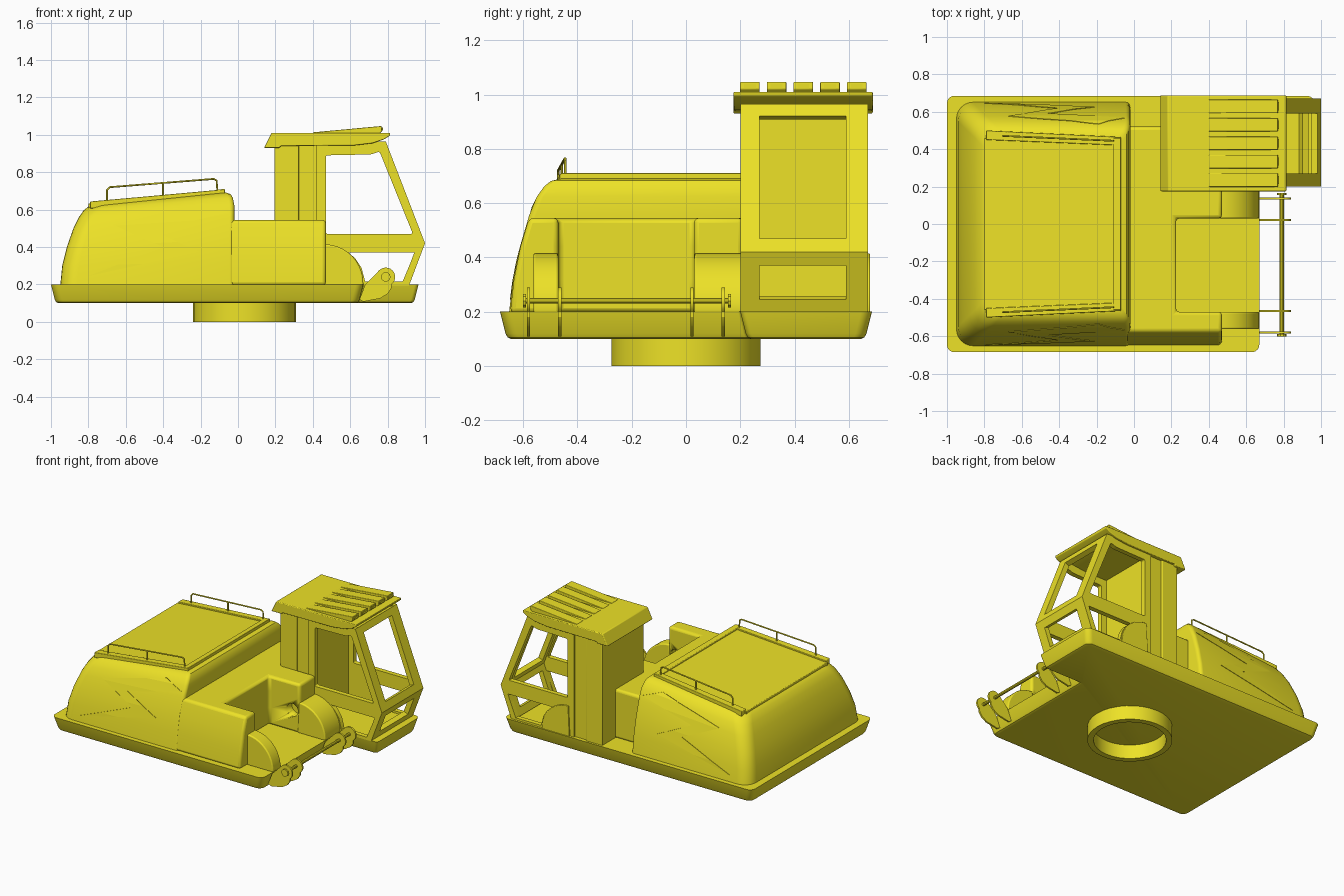
import bpy, bmesh
from math import sin, cos, pi, radians
from mathutils import Vector, Matrix

if "Cube" in bpy.data.objects:
    bpy.data.objects.remove(bpy.data.objects["Cube"])

yellow = bpy.data.materials.new("yellow_paint")
yellow.diffuse_color = (0.85, 0.76, 0.02, 1)
yellow.use_nodes = True
yellow.node_tree.nodes["Principled BSDF"].inputs["Base Color"].default_value = yellow.diffuse_color


def add(name, mesh):
    ob = bpy.data.objects.new(name, mesh)
    bpy.context.collection.objects.link(ob)
    mesh.materials.clear()
    mesh.materials.append(yellow)
    return ob


def loft(name, rings, bevel=0):
    """Skin closed rings of equal length and cap both ends."""
    bm = bmesh.new()
    vs = [[bm.verts.new(p) for p in r] for r in rings]
    n = len(vs[0])
    for a, b in zip(vs, vs[1:]):
        for i in range(n):
            bm.faces.new((a[i], a[(i + 1) % n], b[(i + 1) % n], b[i]))
    bm.faces.new(vs[0])
    bm.faces.new(vs[-1])
    bmesh.ops.recalc_face_normals(bm, faces=bm.faces)
    me = bpy.data.meshes.new(name)
    bm.to_mesh(me)
    bm.free()
    ob = add(name, me)
    if bevel:
        m = ob.modifiers.new("bevel", 'BEVEL')
        m.width, m.segments, m.limit_method = bevel, 3, 'ANGLE'
        m.angle_limit = radians(35)
    return ob


def prism(name, pts, y0, y1, bevel=0):
    return loft(name, [[(x, y, z) for x, z in pts] for y in (y0, y1)], bevel)


def box(name, x0, x1, y0, y1, z0, z1, bevel=0):
    return prism(name, [(x0, z0), (x1, z0), (x1, z1), (x0, z1)], y0, y1, bevel)


def rounded(pts, radii, n=6):
    """Round the corners of a 2D polygon."""
    out = []
    for i, p in enumerate(pts):
        p = Vector(p)
        a = (Vector(pts[i - 1]) - p).normalized() * radii[i] + p
        b = (Vector(pts[(i + 1) % len(pts)]) - p).normalized() * radii[i] + p
        for k in range(n + 1):
            t = k / n * pi / 2
            out.append(p + (a - p) * (1 - sin(t)) + (b - p) * (1 - cos(t)))
    return out


def circle(cx, cy, r, n=32, a0=0, a1=2 * pi, closed=True):
    d = n if closed else n - 1
    return [(cx + r * cos(a0 + (a1 - a0) * i / d), cy + r * sin(a0 + (a1 - a0) * i / d)) for i in range(n)]


def curve_mesh(name, cu, matrix=None):
    tmp = bpy.data.objects.new(name + "_tmp", cu)
    bpy.context.collection.objects.link(tmp)
    me = bpy.data.meshes.new_from_object(tmp.evaluated_get(bpy.context.evaluated_depsgraph_get()))
    bpy.data.objects.remove(tmp)
    if matrix:
        me.transform(matrix)
    bm = bmesh.new()
    bm.from_mesh(me)
    bmesh.ops.remove_doubles(bm, verts=bm.verts, dist=1e-5)
    bmesh.ops.recalc_face_normals(bm, faces=bm.faces)
    bm.to_mesh(me)
    bm.free()
    me.name = name
    return add(name, me)


def spline(cu, pts, cyclic):
    s = cu.splines.new('POLY')
    s.points.add(len(pts) - 1)
    for q, p in zip(s.points, pts):
        q.co = (*p, 0, 1) if len(p) == 2 else (*p, 1)
    s.use_cyclic_u = cyclic


def frame(name, loops, origin, u, v, thick):
    """Flat plate with holes: the first loop is the outline."""
    cu = bpy.data.curves.new(name, 'CURVE')
    cu.dimensions, cu.fill_mode, cu.extrude = '2D', 'BOTH', thick / 2
    for l in loops:
        spline(cu, l, True)
    u, v = Vector(u).normalized(), Vector(v).normalized()
    m = Matrix((u, v, u.cross(v))).transposed().to_4x4()
    m.translation = origin
    return curve_mesh(name, cu, m)


def tube(name, paths, r):
    cu = bpy.data.curves.new(name, 'CURVE')
    cu.dimensions, cu.bevel_depth, cu.bevel_resolution, cu.use_fill_caps = '3D', r, 3, True
    for p in paths:
        spline(cu, p, False)
    return curve_mesh(name, cu)


def boolean(ob, other, op):
    m = ob.modifiers.new(op.lower(), 'BOOLEAN')
    m.object, m.operation, m.solver = other, op, 'EXACT'


# Slewing ring
frame("slewing_ring", [circle(0, 0, 0.275), circle(0, 0, 0.235)], (0.035, 0, 0.052), (1, 0, 0), (0, 1, 0), 0.104)

# Base deck, tapering downwards
deck = []
for z, o in ((0.10, 0.04), (0.105, 0.028), (0.12, 0.02), (0.20, 0)):
    pts = [(-1 + o, -0.685 + o), (0.67 - o, -0.685 + o), (0.67 - o, 0.2 + o),
           (0.965 - o, 0.2 + o), (0.965 - o, 0.685 - o), (-1 + o, 0.685 - o)]
    deck.append([(x, y, z) for x, y in rounded(pts, [0.04, 0.04, 0.01, 0.02, 0.04, 0.04])])
loft("base_deck", deck)


# Engine hood: rounded rings with a sloping top
def slope(x, z):
    return 0.2 + (z - 0.2) * (1 + 0.183 * (x + 0.02))


hood_rings = []
for z, xl, yh, xr in ((0.195, -0.95, 0.652, -0.02), (0.32, -0.94, 0.637, -0.02), (0.44, -0.915, 0.612, -0.02),
                      (0.556, -0.88, 0.578, -0.02), (0.625, -0.85, 0.55, -0.02), (0.665, -0.825, 0.522, -0.028),
                      (0.685, -0.80, 0.498, -0.04), (0.695, -0.77, 0.465, -0.065)):
    pts = rounded([(xl, -yh), (xr, -yh), (xr, yh), (xl, yh)], [0.09, 0.025, 0.025, 0.09])
    hood_rings.append([(x, y, slope(x, z)) for x, y in pts])
hood = loft("engine_hood", hood_rings)

# Zigzag side trim lying on the hood surface
outer = loft("trim_limit", [[(x, y * 1.005, z) for x, y, z in r] for r in hood_rings])
outer.hide_render = True
outer.hide_viewport = True
trim = prism("side_trim", [(-0.8, 0.245), (-0.21, 0.375), (-0.46, 0.49), (-0.05, 0.585),
                           (-0.19, 0.635), (-0.67, 0.52), (-0.4, 0.4)], -0.8, 0.8)
boolean(trim, outer, 'INTERSECT')
boolean(trim, hood, 'DIFFERENCE')


# Hood top panel with raised border
def slab(name, pts, h, bevel=0.004):
    return loft(name, [[(x, y, slope(x, 0.695) + d) for x, y in pts] for d in (-0.02, h)], bevel)


slab("hood_panel", [(-0.8, -0.46), (-0.09, -0.43), (-0.09, 0.43), (-0.8, 0.46)], 0.008)
slab("panel_border_end", [(-0.11, -0.46), (-0.07, -0.46), (-0.07, 0.46), (-0.11, 0.46)], 0.02)
for s, side in ((-1, "front"), (1, "rear")):
    slab("panel_border_" + side, [(-0.79, s * 0.45), (-0.07, s * 0.42), (-0.07, s * 0.465), (-0.79, s * 0.5)], 0.018)
    rail = [(-0.7, 0.65), (-0.7, 0.705), (-0.685, 0.72), (-0.13, 0.764), (-0.114, 0.755), (-0.11, 0.69)]
    ry = lambda x: s * (0.475 - 0.044 * (x + 0.79))
    tube("handrail_" + side, [[(x, ry(x), z) for x, z in rail],
                              [(-0.4, ry(-0.4), 0.67), (-0.4, ry(-0.4), 0.742)]], 0.005)

# Lower body with boom recess
body_rings = []
for z, y in ((0.195, -0.648), (0.32, -0.634), (0.44, -0.61), (0.545, -0.578)):
    body_rings.append([(a, b, z) for a, b in (
        (-0.05, y), (0.47, y), (0.47, -0.47), (0.225, -0.47), (0.225, 0.03), (0.47, 0.03),
        (0.47, 0.21), (0.22, 0.21), (0.22, 0.52), (-0.05, 0.52))])
body = loft("lower_body", body_rings, 0.018)
pin = frame("pivot_hole_cutter", [circle(0.41, 0.35, 0.045)], (0, -0.22, 0), (1, 0, 0), (0, 0, 1), 0.62)
pin.hide_render = True
pin.hide_viewport = True
boolean(body, pin, 'DIFFERENCE')

# Rounded fenders
arc = [(0.45, 0.195), (0.668, 0.195)] + circle(0.46, 0.205, 0.21, 14, 0, pi / 2, False)
prism("fender_front", arc, -0.562, -0.47, 0.008)
prism("fender_cab", arc, 0.03, 0.21, 0.008)

# Boom lugs and pin
lug = circle(0.79, 0.24, 0.05, 14, -0.9, 2.3, False) + [(0.68, 0.20), (0.65, 0.12), (0.67, 0.108), (0.76, 0.125), (0.80, 0.15), (0.82, 0.18)]
for i, y in enumerate((-0.58, -0.465, 0.022, 0.137)):
    prism("boom_lug_%d" % i, lug, y - 0.006, y + 0.006)
tube("boom_pin", [[(0.79, -0.6, 0.24), (0.79, 0.165, 0.24)]], 0.011)
for y in (-0.595, 0.16):
    tube("pin_cap", [[(0.79, y - 0.006, 0.24), (0.79, y + 0.006, 0.24)]], 0.026)

# Cab rear wall and recessed strip
box("cab_rear", 0.195, 0.325, 0.2, 0.67, 0.19, 0.96, 0.006)
box("cab_recess", 0.32, 0.43, 0.212, 0.658, 0.19, 0.95)

# Cab side frames
side = [(0.42, 0.195), (0.915, 0.195), (1.0, 0.42), (0.79, 0.965), (0.42, 0.965)]
window = rounded([(0.47, 0.47), (0.935, 0.47), (0.757, 0.91), (0.71, 0.895), (0.47, 0.89)], [0.01] * 5, 3)
low_gap = [(0.68, 0.215), (0.88, 0.215), (0.945, 0.37), (0.593, 0.37), (0.63, 0.335), (0.66, 0.29)]
for y, n in ((0.217, "front"), (0.653, "rear")):
    frame("cab_side_" + n, [side, window, low_gap], (0, y, 0), (1, 0, 0), (0, 0, 1), 0.034)
prism("wheel_arch_rear", arc, 0.64, 0.678, 0.004)


# Cab windscreen frames
def screen(name, p, q, za, zb):
    d = Vector((q[0] - p[0], 0, q[1] - p[1]))
    k = d.length / (q[1] - p[1])
    rect = lambda y0, y1, a, b: [(y0, a), (y1, a), (y1, b), (y0, b)]
    n = Vector((0, 1, 0)).cross(d.normalized())
    frame(name, [rect(0.2, 0.67, 0, d.length), rect(0.27, 0.59, (za - p[1]) * k, (zb - p[1]) * k)],
          Vector((p[0], 0, p[1])) - n * 0.018, (0, 1, 0), d, 0.036)


screen("windscreen_upper", (1.0, 0.42), (0.79, 0.965), 0.47, 0.92)
screen("windscreen_lower", (0.915, 0.195), (1.0, 0.42), 0.245, 0.37)

# Roof with ribs
prism("cab_roof", [(0.14, 0.93), (0.18, 1.01), (0.815, 1.01), (0.812, 0.995), (0.78, 0.975), (0.72, 0.955),
                   (0.62, 0.943), (0.23, 0.94), (0.22, 0.93)], 0.175, 0.688, 0.005)
for i in range(5):
    y = 0.235 + i * 0.0985
    rib = prism("roof_rib_%d" % i, [(0.40, 1.005), (0.755, 1.005), (0.77, 1.02), (0.768, 1.047), (0.40, 1.013)],
                y - 0.036, y + 0.036, 0.007)
    box("rib_lamp_%d" % i, 0.76, 0.774, y - 0.022, y + 0.022, 1.022, 1.038)

# Smooth shading with sharp edges kept
bpy.ops.object.select_all(action='DESELECT')
for ob in bpy.data.objects:
    if ob.type == 'MESH' and not ob.hide_render:
        ob.select_set(True)
        bpy.context.view_layer.objects.active = ob
bpy.ops.object.shade_smooth_by_angle(angle=radians(30))
